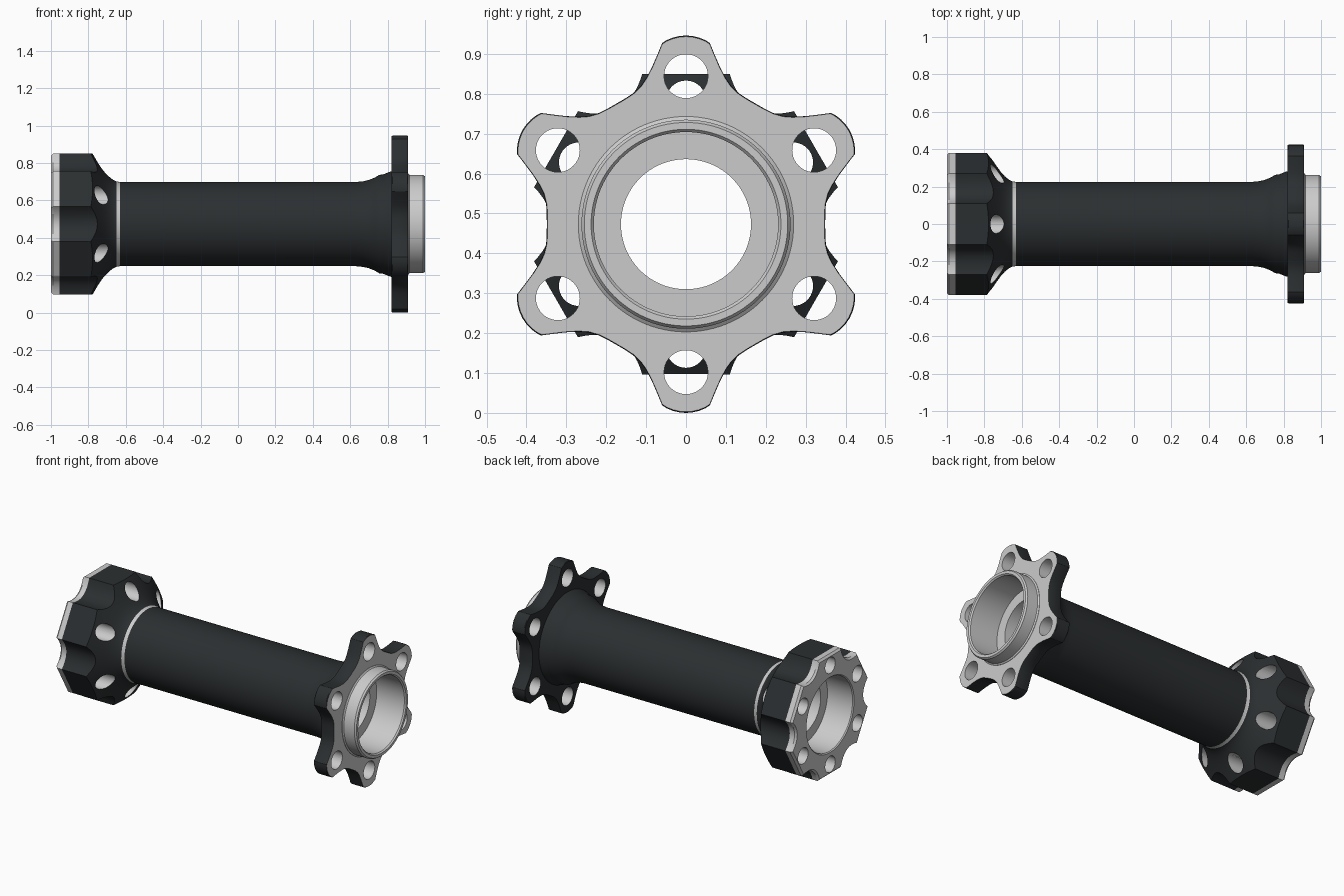
import bpy, bmesh
from math import sin, cos, tau, radians, hypot

if "Cube" in bpy.data.objects:
    bpy.data.objects.remove(bpy.data.objects["Cube"])

AXIS_Z = 0.473


def material(name, col):
    m = bpy.data.materials.new(name)
    m.diffuse_color = (*col, 1)
    m.use_nodes = True
    m.node_tree.nodes["Principled BSDF"].inputs["Base Color"].default_value = m.diffuse_color
    return m


ALLOY = material("bare_alloy", (0.62, 0.62, 0.64))
BLACK = material("black_anodised", (0.024, 0.028, 0.030))


def skin(name, rings, caps=False, loop=False):
    """Bridge consecutive rings of points into a solid."""
    bm = bmesh.new()
    vs = [[bm.verts.new(p) for p in ring] for ring in rings]
    n = len(vs[0])
    pairs = list(zip(vs, vs[1:])) + ([(vs[-1], vs[0])] if loop else [])
    for a, b in pairs:
        for i in range(n):
            j = (i + 1) % n
            bm.faces.new((a[i], a[j], b[j], b[i]))
    if caps:
        bm.faces.new(vs[0])
        bm.faces.new(vs[-1])
    bmesh.ops.recalc_face_normals(bm, faces=bm.faces)
    me = bpy.data.meshes.new(name)
    bm.to_mesh(me)
    bm.free()
    ob = bpy.data.objects.new(name, me)
    bpy.context.collection.objects.link(ob)
    return ob


def point(x, r, a):
    return (x, r * sin(a), AXIS_Z + r * cos(a))


def revolve(name, profile, n=96):
    return skin(name, [[point(x, r, tau * i / n) for i in range(n)] for x, r in profile], loop=True)


def star(name, half, sections):
    """Six-fold outline from half a sector (degrees, radius), lofted along x."""
    sector = half + [(60 - a, r) for a, r in reversed(half[1:-1])]
    outline = [(radians(a + 60 * k), r) for k in range(6) for a, r in sector]
    return skin(name, [[point(x, r * s, a) for a, r in outline] for x, s in sections], caps=True)


def rod(x0, x1, radius, offset=0, ang=0, n=40):
    cy, cz = offset * sin(ang), offset * cos(ang)
    ring = [(radius * sin(tau * i / n) + cy, radius * cos(tau * i / n) + cz + AXIS_Z) for i in range(n)]
    return skin("cutter", [[(x, y, z) for y, z in ring] for x in (x0, x1)], caps=True)


def boolean(ob, tool, op):
    tool.hide_render = True
    m = ob.modifiers.new("cut", 'BOOLEAN')
    m.object, m.operation, m.solver = tool, op, 'EXACT'
    bpy.context.view_layer.objects.active = ob
    bpy.ops.object.modifier_apply(modifier=m.name)
    bpy.data.objects.remove(tool)


def drill_six(ob, x0, x1, radius, offset):
    for k in range(6):
        boolean(ob, rod(x0, x1, radius, offset, tau * k / 6), 'DIFFERENCE')


def finish(ob, is_black, hole=None):
    """Colour faces: black skin, bare alloy in holes, bores and machined ends."""
    me = ob.data
    me.materials.clear()
    me.materials.append(ALLOY)
    me.materials.append(BLACK)
    for p in me.polygons:
        x, y, z = p.center
        z -= AXIS_Z
        black = is_black(x, hypot(y, z), p.normal)
        if hole and abs(p.normal.x) < 0.05:
            radius, off = hole
            for k in range(6):
                a = tau * k / 6
                if hypot(y - off * sin(a), z - off * cos(a)) < radius + 0.001:
                    black = False
        p.material_index = int(black)
    bpy.ops.object.select_all(action='DESELECT')
    ob.select_set(True)
    bpy.context.view_layer.objects.active = ob
    bpy.ops.object.shade_smooth_by_angle(angle=radians(28))


# Central tube with flared right end, bearing seat and protruding lip
tube = revolve("hub_tube", [
    (-0.63, 0.225), (0.63, 0.225), (0.67, 0.229), (0.70, 0.236), (0.73, 0.248), (0.755, 0.263),
    (0.775, 0.265), (0.80, 0.275), (0.818, 0.282), (0.83, 0.282), (0.83, 0.270), (0.912, 0.270),
    (0.918, 0.262), (0.99, 0.262), (1.0, 0.255), (1.0, 0.238), (0.992, 0.231),
    (0.80, 0.231), (0.80, 0.163), (-0.63, 0.163)])
finish(tube, lambda x, r, n: x < 0.826 and r > 0.2 and n.x < 0.9)

# Six-lobed disc flange on the right
flange = star("lobed_flange", [
    (0, 0.473), (2, 0.472), (4, 0.469), (6, 0.464), (7.5, 0.458), (9.5, 0.432), (12, 0.405),
    (15, 0.381), (18, 0.365), (22, 0.354), (26, 0.350), (30, 0.349)],
    [(0.822, 0.994), (0.826, 1), (0.906, 1), (0.91, 0.994)])
boolean(flange, rod(0.7, 1.1, 0.268, n=96), 'DIFFERENCE')
drill_six(flange, 0.7, 1.1, 0.055, 0.371)
finish(flange, lambda x, r, n: n.x < 0.9, (0.055, 0.371))

# Left head: concave cone trimmed by a scalloped hexagon
head = revolve("scalloped_head", [
    (-1.0, 0.43), (-0.81, 0.43), (-0.774, 0.370), (-0.75, 0.333), (-0.73, 0.303), (-0.71, 0.276),
    (-0.69, 0.254), (-0.67, 0.238), (-0.65, 0.228), (-0.63, 0.225), (-0.63, 0.163),
    (-0.82, 0.163), (-0.82, 0.230), (-0.994, 0.230), (-1.0, 0.236)])
trim = star("cutter", [
    (0, 0.376), (16.3, 0.392), (17.5, 0.380), (19.5, 0.365), (22, 0.352), (24.5, 0.343),
    (27, 0.338), (30, 0.336)],
    [(-1.0, 0.97), (-0.988, 1), (-0.955, 1), (-0.6, 1)])
boolean(head, trim, 'INTERSECT')
drill_six(head, -1.1, -0.6, 0.05, 0.31)
finish(head, lambda x, r, n: x > -0.956 and (r > 0.232 or n.x > 0.3) and n.x > -0.5
       and not (x < -0.8 and r < 0.232), (0.05, 0.31))
